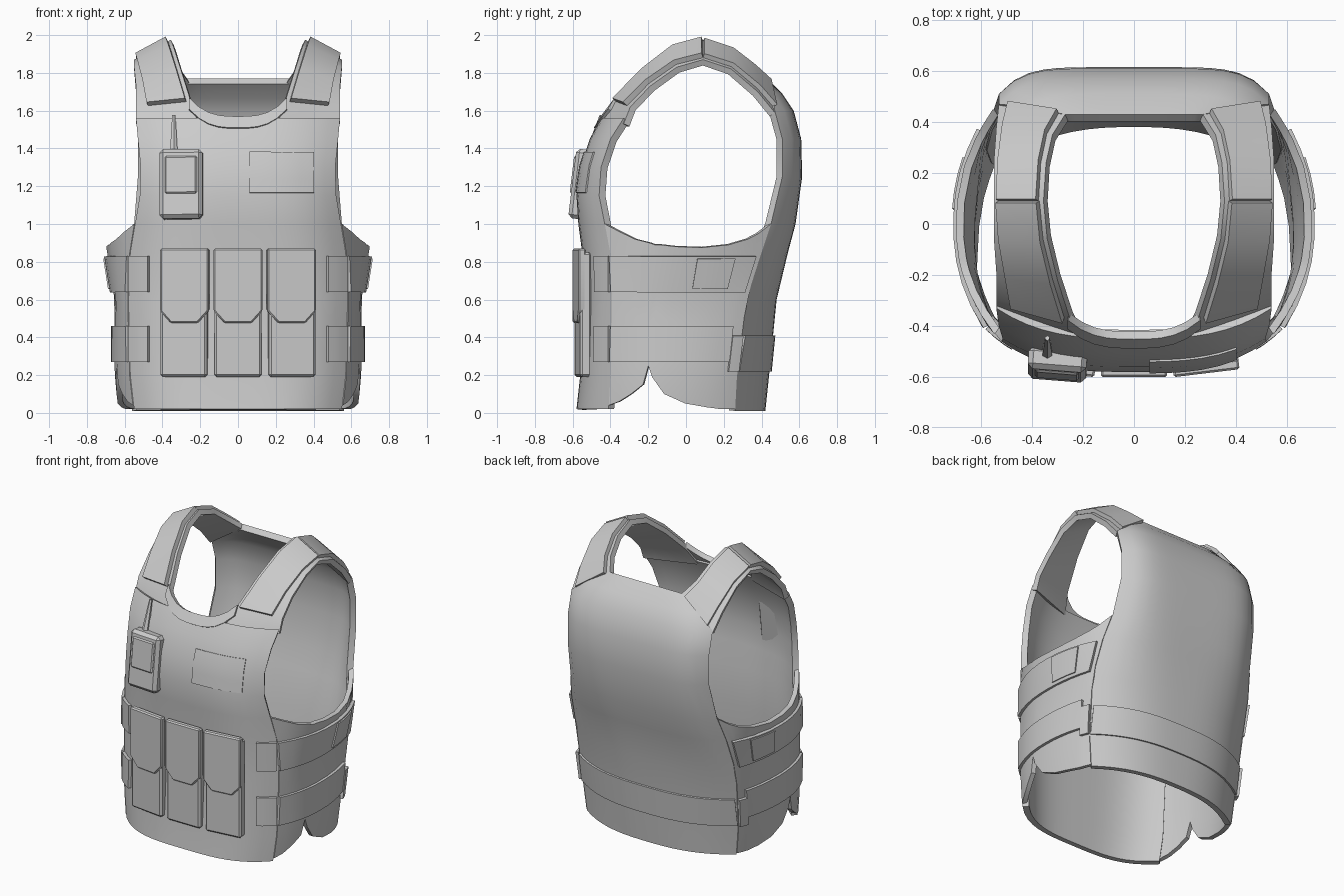
import bpy, bmesh, math
from mathutils import Vector, Matrix

if "Cube" in bpy.data.objects:
    bpy.data.objects.remove(bpy.data.objects["Cube"])

grey = bpy.data.materials.new("plain grey cloth")
grey.diffuse_color = (0.6, 0.6, 0.6, 1)
grey.use_nodes = True
grey.node_tree.nodes["Principled BSDF"].inputs["Base Color"].default_value = grey.diffuse_color
CENTRE = Vector((0, 0.02, 1.0))


def finish(name, bm, angle=35, thick=0, bevel=0):
    me = bpy.data.meshes.new(name)
    bm.to_mesh(me)
    bm.free()
    ob = bpy.data.objects.new(name, me)
    bpy.context.collection.objects.link(ob)
    me.materials.append(grey)
    bpy.ops.object.select_all(action='DESELECT')
    ob.select_set(True)
    bpy.context.view_layer.objects.active = ob
    if thick:
        m = ob.modifiers.new("thickness", 'SOLIDIFY')
        m.thickness, m.offset = thick, -1
        bpy.ops.object.modifier_apply(modifier=m.name)
    if bevel:
        m = ob.modifiers.new("soft_edges", 'BEVEL')
        m.width, m.segments = bevel, 1
        bpy.ops.object.modifier_apply(modifier=m.name)
    bpy.ops.object.shade_smooth_by_angle(angle=math.radians(angle))
    return ob


def loft(name, rows, thick, lift=0):
    """Sheet through rows of points, faced outward, lifted and thickened inward."""
    bm = bmesh.new()
    vs = [[bm.verts.new(p) for p in r] for r in rows]
    for a, b in zip(vs, vs[1:]):
        for i in range(len(a) - 1):
            bm.faces.new((a[i], a[i + 1], b[i + 1], b[i]))
    bm.normal_update()
    if sum(f.normal.dot(f.calc_center_median() - CENTRE) for f in bm.faces) < 0:
        bmesh.ops.reverse_faces(bm, faces=bm.faces[:])
    bm.normal_update()
    moves = [(v, v.normal * lift) for v in bm.verts]
    for v, d in moves:
        v.co += d
    return finish(name, bm, thick=thick)


def lerp_table(table, k):
    """Linear lookup in a table sorted by its first column."""
    k = min(max(k, table[0][0]), table[-1][0])
    for a, b in zip(table, table[1:]):
        if k <= b[0]:
            t = (k - a[0]) / (b[0] - a[0])
            return [p + (q - p) * t for p, q in zip(a, b)]


def span(a, b, n):
    return [a + (b - a) * i / n for i in range(n + 1)]


# Height, half width, centre depth, edge depth, squareness of the curve
FRONT = [(.02, .55, -.58, -.41, 3.4), (.2, .57, -.56, -.40, 3.6), (.6, .58, -.54, -.39, 3.6),
         (.85, .57, -.55, -.40, 3.6), (1.0, .545, -.57, -.43, 3.4), (1.15, .52, -.58, -.46, 3.2),
         (1.3, .515, -.56, -.45, 3), (1.45, .53, -.51, -.40, 3), (1.56, .54, -.45, -.33, 3)]
BACK = [(.01, .56, .42, .26, 2.6), (.2, .58, .44, .27, 2.6), (.6, .60, .48, .32, 3),
        (.85, .58, .54, .40, 4), (1.0, .55, .58, .45, 4.5), (1.25, .53, .615, .51, 6),
        (1.45, .53, .61, .51, 6), (1.6, .53, .57, .47, 6), (1.69, .42, .51, .46, 5),
        (1.77, .27, .43, .43, 4)]


def panel_point(table, x, z):
    _, half, yc, ye, power = lerp_table(table, z)
    return Vector((x, yc + (ye - yc) * min(abs(x) / half, 1) ** power, z))


def panel_rows(table):
    return [[panel_point(table, r[1] * u, r[0]) for u in span(-1, 1, 18)]
            for r in table]


# Front and back panels
loft("front_panel", panel_rows(FRONT), .04)
loft("back_panel", panel_rows(BACK), .04)

# Flat patch on the chest and belt across the back
loft("chest_patch", [[panel_point(FRONT, x, z) for x in span(.06, .40, 5)]
                     for z in span(1.165, 1.38, 3)], .009, .008)
loft("back_belt", [[panel_point(BACK, x, z) for x in span(-.58, .58, 18)]
                   for z in span(.22, .41, 2)], .02, .012)
# Neck binding, rising into the straps
loft("front_neck_binding", [[Vector((x, y + .075 * (abs(x) / .26) ** 3, z + .10 * (abs(x) / .26) ** 3))
                            for x in span(-.26, .26, 10)]
                           for z, y in ((1.51, -.488), (1.57, -.452))], .035)

# Side wall width by height, and its top and bottom edges by depth
WIDTH = [(0, .63), (.2, .65), (.6, .65), (.72, .67), (.88, .695), (1.0, .695)]
EDGE = [(-.43, 1.0, .04), (-.36, .96, .06), (-.28, .92, .10), (-.2, .90, .15), (-.17, .89, .25),
        (-.14, .89, .19), (-.05, .88, .10), (.1, .875, .05), (.25, .89, .03),
        (.35, .92, .02), (.40, .95, .02), (.45, 1.0, .02)]


def side_point(s, y, z):
    """Point on the side wall, which runs between the panel edges."""
    t = (y + .43) / .88
    f, b = lerp_table(FRONT, z), lerp_table(BACK, z)
    half = f[1] + (b[1] - f[1]) * t
    bulge = 1 - abs(2 * t - 1) ** 2.2
    w = lerp_table(WIDTH, z)[1]
    return Vector((s * (half + .004 + (w - half) * bulge), f[3] + (b[3] - f[3]) * t, z))


# Shoulder ribbon: inner and outer edge points
STRAP = [((.21, -.45, 1.53), (.54, -.33, 1.53)), ((.25, -.375, 1.65), (.54, -.295, 1.62)),
         ((.30, -.22, 1.81), (.54, -.19, 1.73)), ((.34, -.06, 1.935), (.55, -.05, 1.83)),
         ((.355, .09, 1.975), (.55, .09, 1.87)), ((.345, .24, 1.925), (.55, .24, 1.82)),
         ((.32, .35, 1.84), (.54, .38, 1.70)), ((.27, .43, 1.77), (.53, .47, 1.59))]


def strap_rows(s, first, last, u0, u1, n, grow=0):
    """Ribbon rows; grow widens the outer side along the run."""
    rows = []
    for i, (a, b) in enumerate(STRAP[first:last]):
        a, b = Vector(a), Vector(b)
        rows.append([Vector((s * p.x, p.y, p.z))
                     for p in (a.lerp(b, u) for u in span(u0, u1 + grow * i, n))])
    return rows


for s, side in ((-1, "right"), (1, "left")):
    # Side wall
    loft(side + "_side_wall", [[side_point(s, y, z) for z in span(lo, hi, 6)]
                               for y, hi, lo in EDGE], .03)
    # Webbing bands round the side
    for nm, z0, z1, y0, y1 in (("upper", .64, .83, -.43, .42), ("lower", .27, .46, -.43, .38)):
        loft(f"{side}_{nm}_band", [[side_point(s, y, z) for z in span(z0, z1, 2)]
                                   for y in span(y0, y1, 9)], .022, .018)
        # Front end of the band
        loft(f"{side}_{nm}_band_end", [[panel_point(FRONT, s * x, z) for z in (z0, z1)]
                                       for x in span(.47, .57, 3)], .022, .018)
    # Buckle plate on the upper band, and belt end at the rear corner
    loft(side + "_band_plate", [[side_point(s, y, z) for z in (.66, .82)]
                                for y in span(.08, .30, 3)], .012, .026)
    loft(side + "_belt_end", [[side_point(s, y, z) for z in (.22, .41)]
                              for y in span(.38, .45, 3)], .02, .024)
    # Shoulder strap and its pads
    loft(side + "_shoulder_strap", strap_rows(s, 0, 8, 0, 1, 4), .035)
    loft(side + "_shoulder_pad_front", strap_rows(s, 1, 5, .08, .78, 2, .04), .03, .03)
    loft(side + "_shoulder_pad_back", strap_rows(s, 4, 8, .1, .9, 2, -.02), .028, .026)


def box(name, size, loc, rot=(0, 0, 0), bevel=.012):
    bm = bmesh.new()
    bmesh.ops.create_cube(bm, size=1)
    m = Matrix.Translation(loc)
    for ang, ax in zip(rot, "XYZ"):
        m = m @ Matrix.Rotation(ang, 4, ax)
    bm.transform(m @ Matrix.Diagonal((*size, 1)))
    return finish(name, bm, bevel=bevel)


def flap(name, w, loc, turn):
    """Plate with a blunt pointed lower edge."""
    bm = bmesh.new()
    pts = [(-w, .87), (w, .87), (w, .54), (w * .55, .475), (-w * .55, .475), (-w, .54)]
    face = bm.faces.new([bm.verts.new((x, 0, z)) for x, z in pts])
    ext = bmesh.ops.extrude_face_region(bm, geom=[face])
    for v in ext["geom"]:
        if isinstance(v, bmesh.types.BMVert):
            v.co.y += .04
    bmesh.ops.recalc_face_normals(bm, faces=bm.faces[:])
    bm.transform(Matrix.Translation(loc) @ Matrix.Rotation(turn, 4, 'Z'))
    finish(name, bm, bevel=.008)


# Three magazine pouches with flaps, the outer two turned to follow the chest
for nm, x, y, turn in (("right", -.285, -.545, -.12), ("middle", 0, -.56, 0), ("left", .285, -.545, .12)):
    box(nm + "_pouch", (.25, .06, .66), (x, y, .52), (0, 0, turn))
    flap(nm + "_pouch_flap", .13, (x, y - .04, 0), turn)

# Radio with cover plate and aerial
box("radio", (.23, .09, .37), (-.30, -.55, 1.21), (-.12, 0, -.08), .02)
box("radio_cover", (.17, .03, .20), (-.302, -.583, 1.26), (-.12, 0, -.08), .008)
bm = bmesh.new()
bmesh.ops.create_cone(bm, cap_ends=True, segments=6, radius1=.024, radius2=.010, depth=.22)
bm.transform(Matrix.Translation((-.34, -.48, 1.47)) @ Matrix.Rotation(-.3, 4, 'X'))
finish("radio_aerial", bm)
